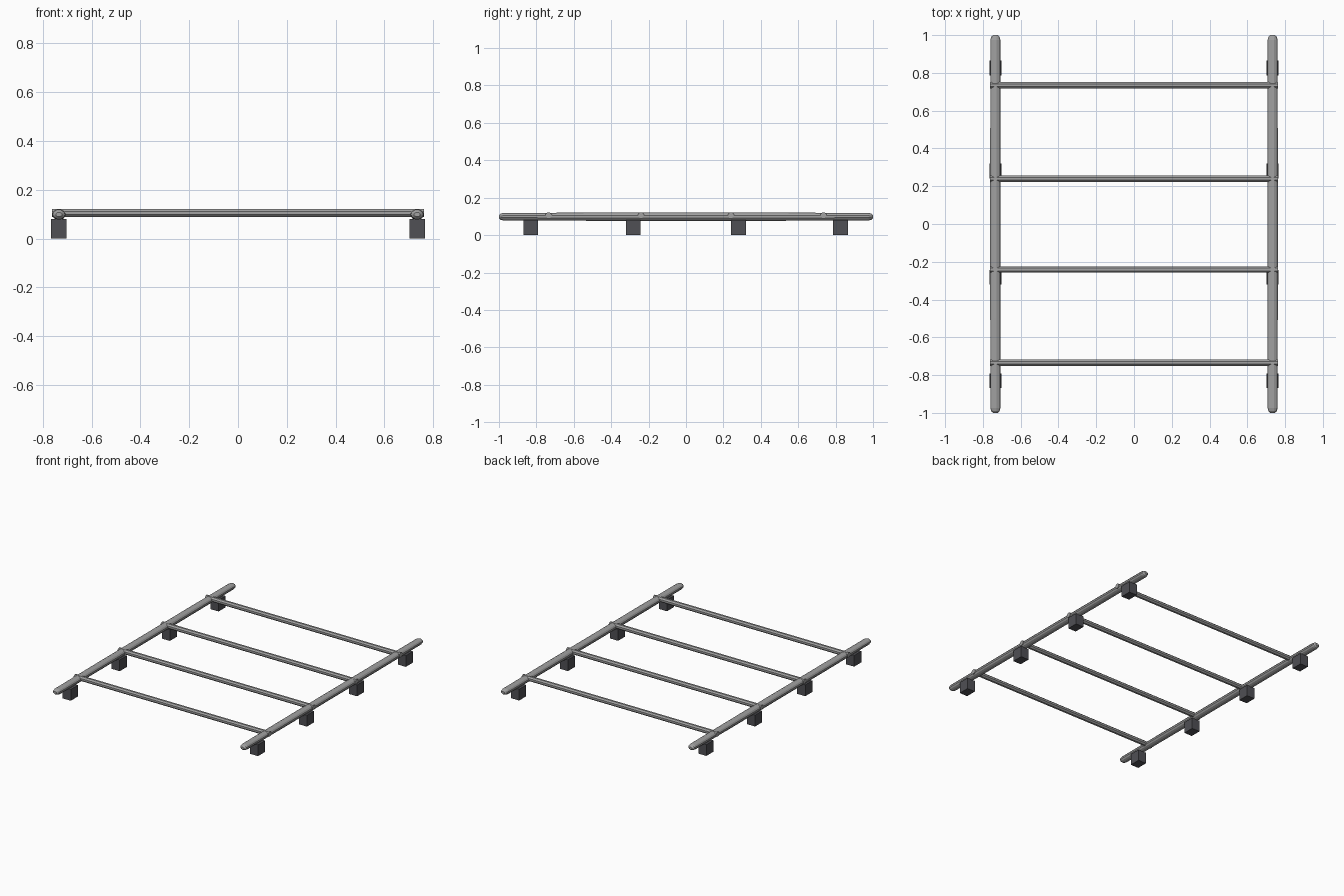
import bpy, bmesh, math

if "Cube" in bpy.data.objects:
    bpy.data.objects.remove(bpy.data.objects["Cube"])


def loft(name, rings, sides, axis, centre):
    """Rings of (position, half width, half height) joined into a closed tube."""
    bm = bmesh.new()
    loops = []
    for p, w, h in rings:
        loop = []
        for i in range(sides):
            a = 2 * math.pi * (i + 0.5) / sides
            u, v = w * math.cos(a), h * math.sin(a)
            co = (u, p, v) if axis == 'Y' else (p, u, v)
            loop.append(bm.verts.new([c + o for c, o in zip(co, centre)]))
        loops.append(loop)
    for a, b in zip(loops, loops[1:]):
        for i in range(sides):
            j = (i + 1) % sides
            bm.faces.new((a[i], a[j], b[j], b[i]))
    bm.faces.new(loops[0])
    bm.faces.new(loops[-1])
    bmesh.ops.recalc_face_normals(bm, faces=bm.faces)
    mesh = bpy.data.meshes.new(name)
    bm.to_mesh(mesh)
    bm.free()
    obj = bpy.data.objects.new(name, mesh)
    bpy.context.collection.objects.link(obj)
    return obj


dark = bpy.data.materials.new("dark_rubber")
dark.diffuse_color = (0.08, 0.08, 0.09, 1)
dark.use_nodes = True
dark.node_tree.nodes["Principled BSDF"].inputs["Base Color"].default_value = dark.diffuse_color
steel = bpy.data.materials.new("steel")
steel.diffuse_color = (0.36, 0.36, 0.36, 1)
steel.use_nodes = True
steel.node_tree.nodes["Principled BSDF"].inputs["Base Color"].default_value = steel.diffuse_color

# Side rails: oval tubes, slightly fuller in the middle, rounded ends
half = [(0.0, 0.028, 0.0225), (0.5, 0.028, 0.0225), (0.975, 0.027, 0.021),
        (0.991, 0.023, 0.017), (1.0, 0.013, 0.009)]
rail_rings = [(-p, w, h) for p, w, h in reversed(half[1:])] + half
for side, x in (("left", -0.734), ("right", 0.734)):
    loft(f"{side}_rail", rail_rings, 12, 'Y', (x, 0, 0.0985)).data.materials.append(steel)

    # Block feet under each rail
    for i, y in enumerate((-0.83, -0.282, 0.28, 0.826)):
        bpy.ops.mesh.primitive_cube_add(size=1, location=(x, y, 0.04))
        foot = bpy.context.object
        foot.name = f"{side}_foot_{i + 1}"
        foot.scale = (0.063, 0.079, 0.08)
        foot.data.materials.append(dark)

# Crossbars between the rails
for i, y in enumerate((-0.734, -0.241, 0.24, 0.735)):
    bar = loft(f"crossbar_{i + 1}", [(-0.763, 0.018, 0.0175), (0.763, 0.018, 0.0175)],
               8, 'X', (0, y, 0.1045))
    bar.data.materials.append(steel)
